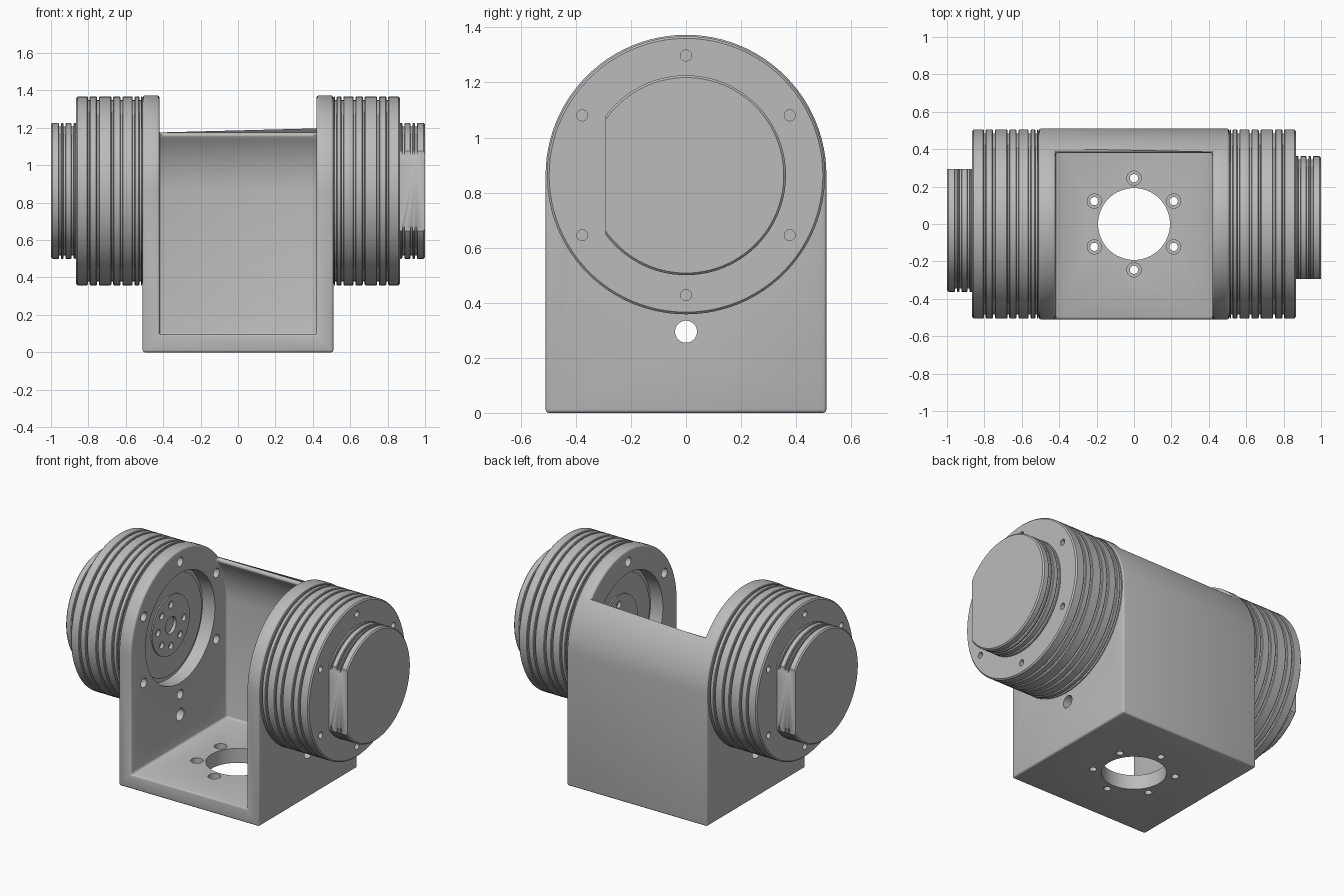
import bpy, bmesh
from math import pi, sin, cos, radians
from mathutils import Matrix

if "Cube" in bpy.data.objects:
    bpy.data.objects.remove(bpy.data.objects["Cube"])

AXIS_Z = 0.863      # height of the shared motor axis
PLATE_IN, HALF = 0.42, 0.51

grey = bpy.data.materials.new("satin_grey")
grey.use_nodes = True
grey.diffuse_color = (0.5, 0.5, 0.5, 1)
grey.node_tree.nodes["Principled BSDF"].inputs["Base Color"].default_value = (0.5, 0.5, 0.5, 1)


def make(name, bm):
    bmesh.ops.recalc_face_normals(bm, faces=bm.faces)
    mesh = bpy.data.meshes.new(name)
    bm.to_mesh(mesh)
    bm.free()
    mesh.materials.append(grey)
    ob = bpy.data.objects.new(name, mesh)
    bpy.context.collection.objects.link(ob)
    return ob


def extrude_x(name, outline, half):
    """Extrude a (y, z) outline from -half to +half along x."""
    bm = bmesh.new()
    face = bm.faces.new([bm.verts.new((-half, y, z)) for y, z in outline])
    moved = bmesh.ops.extrude_face_region(bm, geom=[face])["geom"]
    verts = [v for v in moved if isinstance(v, bmesh.types.BMVert)]
    bmesh.ops.translate(bm, verts=verts, vec=(2 * half, 0, 0))
    return make(name, bm)


def lathe(name, profile, steps=96):
    """Spin an (x, radius) profile around the motor axis."""
    bm = bmesh.new()
    verts = [bm.verts.new((x, 0, AXIS_Z + r)) for x, r in profile]
    edges = [bm.edges.new(pair) for pair in zip(verts, verts[1:])]
    bmesh.ops.spin(bm, geom=verts + edges, cent=(0, 0, AXIS_Z), axis=(1, 0, 0),
                   angle=2 * pi, steps=steps)
    bmesh.ops.remove_doubles(bm, verts=bm.verts, dist=1e-5)
    return make(name, bm)


def ribbed(x0, x1, radius, grooves, width, depth, ch=0.008):
    """Profile of a drum with chamfered rims and grooves."""
    pts = [(x0, 0), (x0, radius - ch), (x0 + ch, radius)]
    for g in grooves:
        w = width / 2
        pts += [(g - w - ch / 2, radius), (g - w, radius - ch / 2), (g - w, radius - depth),
                (g + w, radius - depth), (g + w, radius - ch / 2), (g + w + ch / 2, radius)]
    return pts + [(x1 - ch, radius), (x1, radius - ch), (x1, 0)]


def rods(axis, spots, radius, length, segments=24):
    """Cutter made of equal cylinders along x or z."""
    bm = bmesh.new()
    turn = Matrix.Rotation(pi / 2, 4, "Y") if axis == "x" else Matrix()
    for p in spots:
        bmesh.ops.create_cone(bm, cap_ends=True, segments=segments, radius1=radius,
                              radius2=radius, depth=length, matrix=Matrix.Translation(p) @ turn)
    return make("cutter", bm)


def ring_x(x, radius, count=6):
    return [(x, radius * sin(2 * pi * i / count), AXIS_Z + radius * cos(2 * pi * i / count))
            for i in range(count)]


def apply(ob, mod):
    bpy.context.view_layer.objects.active = ob
    bpy.ops.object.modifier_apply(modifier=mod.name)


def cut(ob, cutter):
    mod = ob.modifiers.new("cut", "BOOLEAN")
    mod.operation, mod.solver, mod.object = "DIFFERENCE", "EXACT", cutter
    apply(ob, mod)
    bpy.data.objects.remove(cutter)


def smooth(ob):
    bpy.ops.object.select_all(action="DESELECT")
    ob.select_set(True)
    bpy.context.view_layer.objects.active = ob
    bpy.ops.object.shade_smooth_by_angle(angle=radians(32))


def arc(radius, a0, a1, n):
    return [(radius * cos(radians(a0 + (a1 - a0) * i / n)),
             AXIS_Z + radius * sin(radians(a0 + (a1 - a0) * i / n))) for i in range(n + 1)]


# Bracket: round-topped block hollowed to two side plates, floor and thin back wall
bracket = extrude_x("bracket", [(-HALF, 0), (HALF, 0)] + arc(HALF, 0, 180, 48), HALF)
hollow = [(-0.7, 0.095), (0.48, 0.095)] + arc(0.48, 0, 38.5, 10)
hollow += [arc(0.7, 38.5, 90, 1)[0], (0.3, 1.6), (-0.7, 1.6)]
cut(bracket, extrude_x("cutter", hollow, PLATE_IN))
bevel = bracket.modifiers.new("round", "BEVEL")
bevel.width, bevel.segments, bevel.limit_method = 0.012, 3, "ANGLE"
bevel.angle_limit = radians(30)
apply(bracket, bevel)

# Bracket openings: motor windows, plate screws, cable hole, floor bore and screws
cut(bracket, rods("x", [(0, 0, AXIS_Z)], 0.36, 1.2, 96))
cut(bracket, rods("x", ring_x(0, 0.435), 0.03, 1.2))
cut(bracket, rods("x", [(0, 0, 0.295)], 0.04, 1.2, 32))
cut(bracket, rods("z", [(0, 0, 0)], 0.192, 0.4, 64))
floor_spots = [(0.245 * sin(i * pi / 3), 0.245 * cos(i * pi / 3)) for i in range(6)]
cut(bracket, rods("z", [(x, y, 0) for x, y in floor_spots], 0.022, 0.4))
cut(bracket, rods("z", [(x, y, 0.1) for x, y in floor_spots], 0.038, 0.1))
smooth(bracket)

# Motor housing with grooves and outer screw holes
housing = lathe("left_motor_housing", ribbed(HALF, 0.865, 0.505,
                (0.522, 0.558, 0.623, 0.672, 0.749, 0.798), 0.010, 0.02))
cut(housing, rods("x", ring_x(0.865, 0.435), 0.02, 0.08))

# End cap with one flat side
cap = lathe("left_end_cap", ribbed(0.86, 1.0, 0.363, (0.884, 0.928, 0.952), 0.010, 0.018))
bm = bmesh.new()
bmesh.ops.create_cube(bm, size=1, matrix=Matrix.Translation((0.93, -0.793, AXIS_Z)))
cut(cap, make("cutter", bm))

# Output face and hub seen through the plate window
face = lathe("left_output_face", [(0.515, 0), (0.515, 0.33), (0.495, 0.33), (0.495, 0)])
hub = lathe("left_output_hub", [(0.51, 0), (0.51, 0.195), (0.487, 0.195), (0.487, 0)])
for part in (face, hub):
    cut(part, rods("x", [(0.49, 0, AXIS_Z)], 0.055, 0.036, 32))
    cut(part, rods("x", ring_x(0.49, 0.135, 8), 0.022, 0.036))

# The right motor is the left one turned half way round the vertical
for part in (housing, cap, face, hub):
    smooth(part)
    twin = part.copy()
    twin.name = part.name.replace("left", "right")
    twin.rotation_euler.z = pi
    bpy.context.collection.objects.link(twin)
